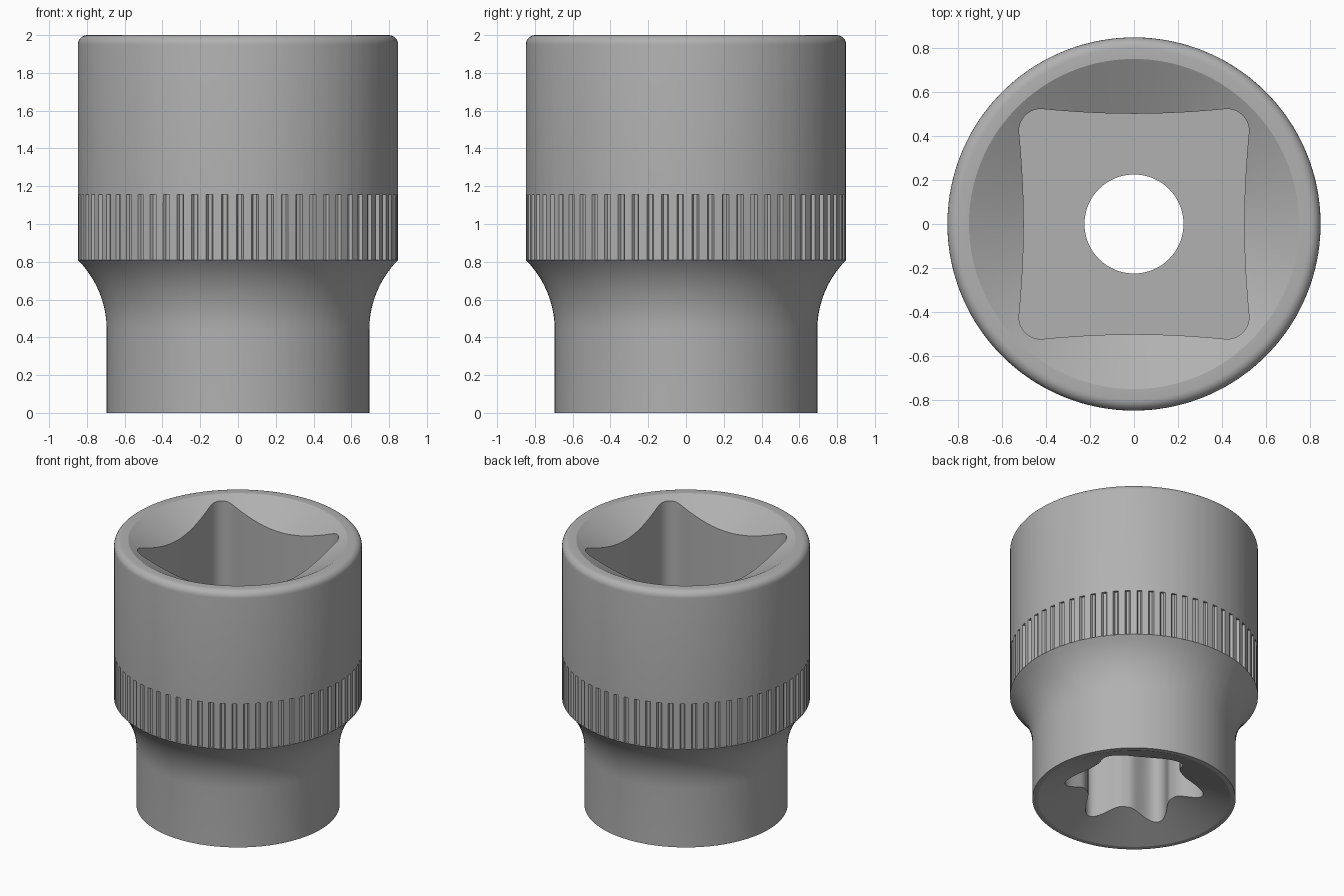
import bpy, bmesh
from math import sin, cos, tan, pi, sqrt, radians, asin

if "Cube" in bpy.data.objects:
    bpy.data.objects.remove(bpy.data.objects["Cube"])

RIBS = 66
N = RIBS * 4          # angular steps, four per knurl rib
R = 0.848             # outer radius of drive end


def square_r(a):
    # drive square: slightly bowed-in sides, rounded corners
    p = abs((a + pi / 4) % (pi / 2) - pi / 4)
    c, rho = 0.423, 0.10
    if tan(p) * (c + rho) < c:
        return (0.501 + 0.022 * (tan(p) * (c + rho) / c) ** 2) / cos(p)
    d = c * (cos(p) + sin(p))
    return d + sqrt(d * d - 2 * c * c + rho * rho)


def star_r(a):
    # six-point bolt recess, one tip on the y axis
    return 0.345 + 0.135 * ((1 + cos(6 * (a - pi / 2))) / 2) ** 1.5


def circle(r, z):
    return lambda i, a: (r, z)


def knurl(z):
    return lambda i, a: (R if i % 4 < 2 else R - 0.017, z)


def square(z=None):
    def f(i, a):
        r = square_r(a)
        return r, (2 - 0.55 * (0.75 - r)) if z is None else z
    return f


def star(z=None):
    def f(i, a):
        r = star_r(a)
        return r, 0.42 * (0.66 - r) if z is None else z
    return f


outer = [circle(0.66, 0), circle(0.695, 0)]

# concave flare from the neck to the wide end
fr = 0.53
for k in range(11):
    t = asin(0.37 / fr) * k / 10
    outer.append(circle(0.695 + (R - 0.695) / 0.1505 * fr * (1 - cos(t)), 0.44 + fr * sin(t)))

# knurled band
outer += [knurl(0.81), knurl(1.155), circle(R, 1.155)]

# rounded top rim
for k in range(7):
    t = radians(90) * k / 6
    outer.append(circle(R - 0.05 + 0.05 * cos(t), 1.95 + 0.05 * sin(t)))

# entry cone, drive square, through hole, star recess, lower cone
inner = [circle(0.75, 2), square(), square(0.95),
         circle(0.225, 0.95), circle(0.225, 0.75),
         star(0.75), star()]

bm = bmesh.new()
loops = []
for f in outer + inner:
    loop = []
    for i in range(N):
        # outer steps are widened at the ribs so the groove sides are steep
        shift = (-0.6, 0.6, 0, 0)[i % 4] if f in outer else 0
        a = 2 * pi * (i + shift) / N
        r, z = f(i, a)
        loop.append(bm.verts.new((r * cos(a), r * sin(a), z)))
    loops.append(loop)
for k, lo in enumerate(loops):
    hi = loops[(k + 1) % len(loops)]
    for i in range(N):
        j = (i + 1) % N
        bm.faces.new((lo[i], lo[j], hi[j], hi[i]))
bmesh.ops.remove_doubles(bm, verts=bm.verts, dist=0.0005)
bmesh.ops.recalc_face_normals(bm, faces=bm.faces)

mesh = bpy.data.meshes.new("socket_body")
bm.to_mesh(mesh)
bm.free()
obj = bpy.data.objects.new("socket_body", mesh)
bpy.context.collection.objects.link(obj)

# dark steel
mat = bpy.data.materials.new("dark_steel")
mat.diffuse_color = (0.44, 0.44, 0.44, 1)
mat.use_nodes = True
mat.node_tree.nodes["Principled BSDF"].inputs["Base Color"].default_value = mat.diffuse_color
mesh.materials.append(mat)

bpy.context.view_layer.objects.active = obj
obj.select_set(True)
bpy.ops.object.shade_smooth_by_angle(angle=radians(20))
